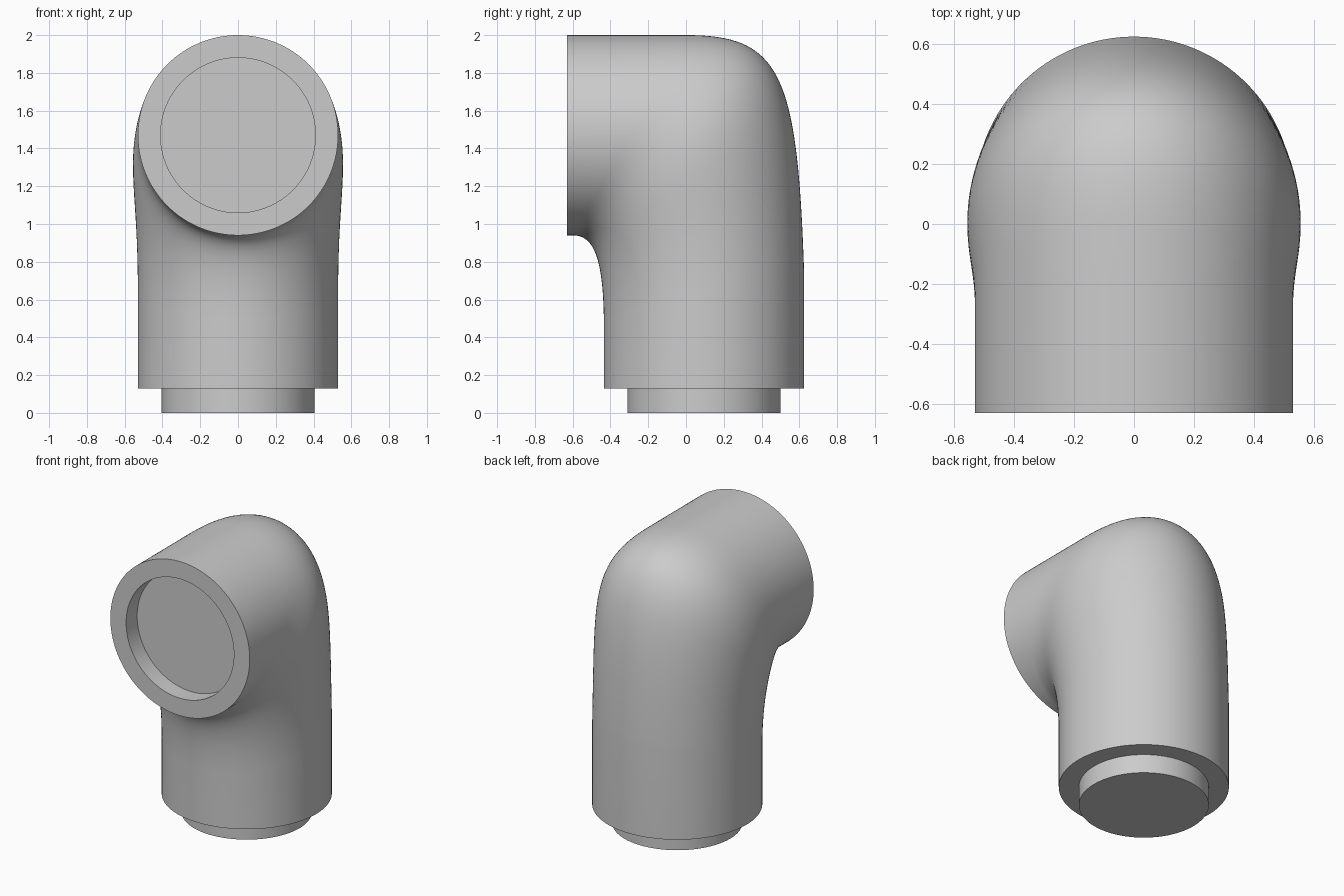
import bpy, bmesh
from math import sin, cos, pi, radians
from mathutils import Vector

if "Cube" in bpy.data.objects:
    bpy.data.objects.remove(bpy.data.objects["Cube"])

SEG, STEPS, R = 128, 48, 0.53
AXIS_Y, AXIS_Z, FRONT, FOOT = 0.095, 1.47, -0.63, 0.13

grey = bpy.data.materials.new("plain grey")
grey.use_nodes = True
colour = (0.6, 0.6, 0.6, 1)
grey.diffuse_color = colour
grey.node_tree.nodes["Principled BSDF"].inputs["Base Color"].default_value = colour


def bezier(a, b, c, d, t):
    s = 1 - t
    return a * s**3 + b * (3 * s * s * t) + c * (3 * s * t * t) + d * t**3


def side(y, z):
    return Vector((0, y, z))


def section(inner, outer, width):
    """Ellipse through an inner and an outer point of the side outline."""
    mid, half = (inner + outer) / 2, (outer - inner) / 2
    return [mid + half * cos(2 * pi * i / SEG) + Vector((width * sin(2 * pi * i / SEG), 0, 0))
            for i in range(SEG)]


def add_object(name, bm):
    bmesh.ops.recalc_face_normals(bm, faces=bm.faces)
    mesh = bpy.data.meshes.new(name)
    bm.to_mesh(mesh)
    bm.free()
    mesh.materials.append(grey)
    obj = bpy.data.objects.new(name, mesh)
    bpy.context.collection.objects.link(obj)
    bpy.ops.object.select_all(action='DESELECT')
    obj.select_set(True)
    bpy.context.view_layer.objects.active = obj
    bpy.ops.object.shade_smooth_by_angle(angle=radians(30))
    return obj


def loft(sections):
    bm = bmesh.new()
    rings = [[bm.verts.new(p) for p in s] for s in sections]
    for a, b in zip(rings, rings[1:]):
        for i in range(SEG):
            j = (i + 1) % SEG
            bm.faces.new((a[i], a[j], b[j], b[i]))
    bm.faces.new(rings[0])
    bm.faces.new(rings[-1])
    bmesh.ops.recalc_face_normals(bm, faces=bm.faces)
    return bm


# Elbow: upright leg, swept bend, horizontal leg
inner_curve = [side(-0.435, 0.5), side(-0.44, 0.85), side(-0.5, 0.94), side(-0.6, 0.94)]
outer_curve = [side(0.625, 0.75), side(0.59, 1.8), side(0.5, 2.0), side(0, 2.0)]
sections = [section(side(AXIS_Y - R, FOOT), side(AXIS_Y + R, FOOT), R)]
for k in range(STEPS + 1):
    t = k / STEPS
    sections.append(section(bezier(*inner_curve, t), bezier(*outer_curve, t),
                            R + 0.026 * sin(pi * t)**2))

# Front rim and recessed socket
for y, r in ((FRONT, R), (FRONT, 0.41), (FRONT + 0.12, 0.41)):
    sections.append(section(side(y, AXIS_Z - r), side(y, AXIS_Z + r), r))

# Split the shell along the slanted seam into body and rear dome
for name, drop in (("elbow_body", "clear_outer"), ("rear_dome", "clear_inner")):
    bm = loft(sections)
    bmesh.ops.bisect_plane(bm, geom=bm.verts[:] + bm.edges[:] + bm.faces[:],
                           plane_co=side(-0.2, 2.0), plane_no=side(1.2, 0.825),
                           **{drop: True})
    add_object(name, bm)

# Spigot under the upright leg
add_object("bottom_spigot", loft([
    section(side(AXIS_Y - 0.405, z), side(AXIS_Y + 0.405, z), 0.405) for z in (0, FOOT + 0.02)]))
